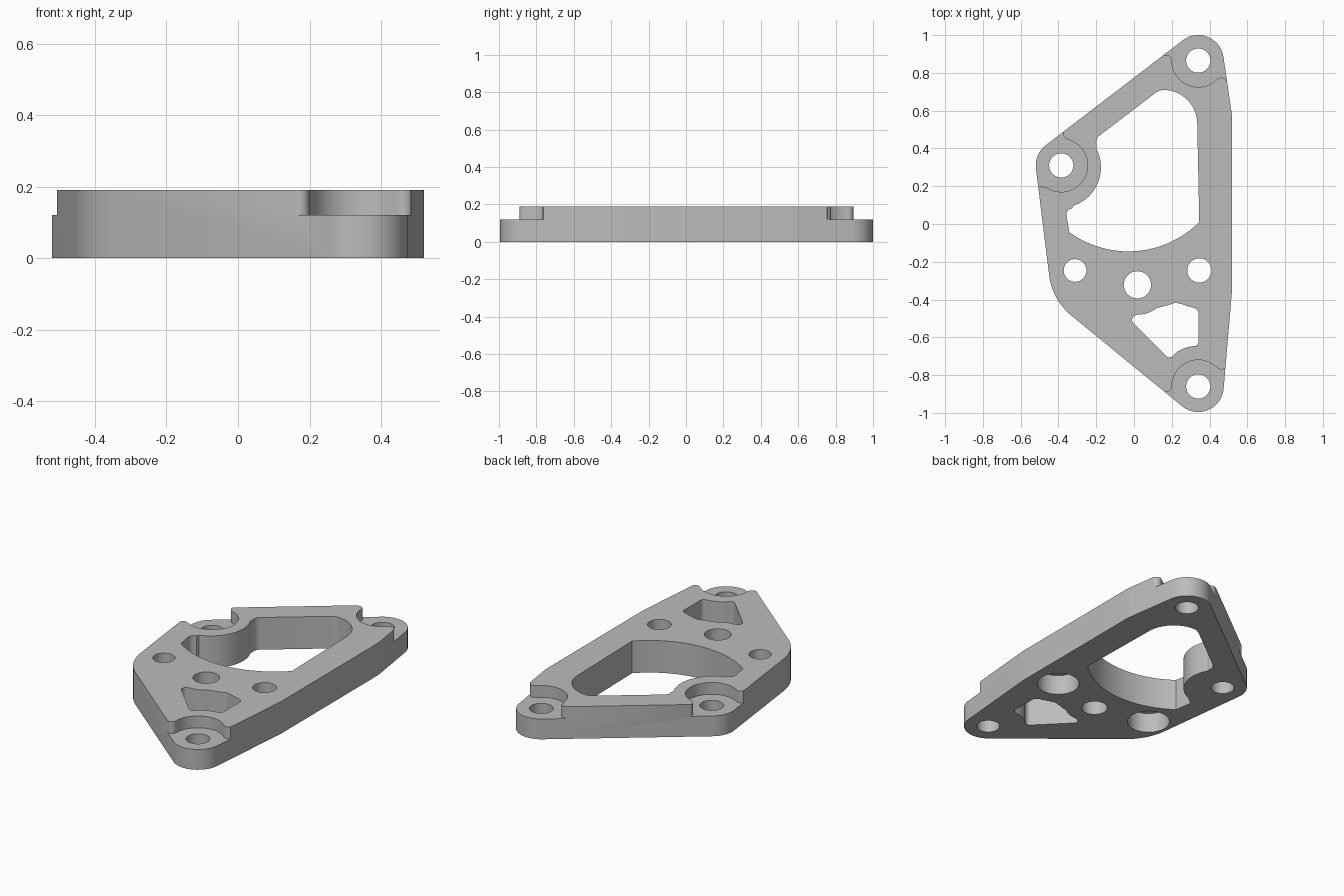
import bpy, bmesh
from math import cos, sin, radians
from mathutils import Vector
from mathutils.geometry import convex_hull_2d

default = bpy.data.objects.get("Cube")
if default:
    bpy.data.objects.remove(default, do_unlink=True)

HEIGHT, STEP = 0.19, 0.12
TOP, SIDE, FRONT = (0.34, 0.865), (-0.385, 0.31), (0.34, -0.86)

grey = bpy.data.materials.new("machined_grey")
grey.use_nodes = True
colour = (0.5, 0.5, 0.5, 1)
grey.diffuse_color = colour
grey.node_tree.nodes["Principled BSDF"].inputs["Base Color"].default_value = colour


def arc(centre, r, start, end, steps=20):
    """Points along an arc, angles in degrees."""
    angles = [radians(start + (end - start) * i / steps) for i in range(steps + 1)]
    return [(centre[0] + r * cos(a), centre[1] + r * sin(a)) for a in angles]


def circle(centre, r):
    return arc(centre, r, 0, 360, 64)[:-1]


def prism(name, outline, bottom, top):
    """Extrude a flat outline between two heights."""
    bm = bmesh.new()
    face = bm.faces.new([bm.verts.new((x, y, bottom)) for x, y in outline])
    grown = bmesh.ops.extrude_face_region(bm, geom=[face])["geom"]
    bmesh.ops.translate(bm, vec=(0, 0, top - bottom),
                        verts=[v for v in grown if isinstance(v, bmesh.types.BMVert)])
    bmesh.ops.recalc_face_normals(bm, faces=bm.faces)
    mesh = bpy.data.meshes.new(name)
    bm.to_mesh(mesh)
    bm.free()
    obj = bpy.data.objects.new(name, mesh)
    bpy.context.collection.objects.link(obj)
    mesh.materials.append(grey)
    return obj


def cut(outline, bottom=-0.1, top=0.3):
    """Subtract a prism from the plate."""
    cutter = prism("cutter", outline, bottom, top)
    cutter.hide_render = True
    mod = plate.modifiers.new("cut", "BOOLEAN")
    mod.operation, mod.solver, mod.object = "DIFFERENCE", "EXACT", cutter
    bpy.ops.object.modifier_apply(modifier=mod.name)
    bpy.data.objects.remove(cutter, do_unlink=True)


# Plate body: the outline wraps tightly around six discs
discs = [(TOP, 0.135), (SIDE, 0.135), (FRONT, 0.135),
         ((-0.122, -0.23), 0.33), ((0.27, 0.55), 0.25), ((0.27, -0.33), 0.25)]
cloud = [Vector(p) for centre, r in discs for p in arc(centre, r, 0, 360, 120)[:-1]]
plate = prism("mounting_plate", [cloud[i] for i in convex_hull_2d(cloud)], 0, HEIGHT)
bpy.context.view_layer.objects.active = plate
plate.select_set(True)

# Large window
cut(arc((-0.03, 0.386), 0.531, -126, -45, 32)
    + arc((0.155, 0.53), 0.18, 0, 90)
    + [(0.135, 0.706), (0.115, 0.695)]
    + arc((-0.16, 0.435), 0.04, 130, 200, 8)
    + arc((-0.39, 0.30), 0.215, 28, -72, 28)
    + arc((-0.325, 0.05), 0.033, 95, 185, 8))

# Small window, shaped around the neighbouring holes
cut(arc((0.02, -0.32), 0.16, -90, -52, 10)
    + arc((0.222, -0.447), 0.03, 125, 60, 8)
    + arc((0.345, -0.25), 0.195, -115, -98, 6)
    + arc((0.312, -0.475), 0.03, 80, 0, 8)
    + arc((0.317, -0.622), 0.025, 0, -80, 8)
    + arc(FRONT, 0.215, 95, 122, 10)
    + arc((0.188, -0.68), 0.026, -50, -135, 8)
    + arc((0.015, -0.507), 0.025, 225, 100, 8))

# Lowered pads at the three corners
pad = (arc(TOP, 0.14, 180, 302, 30)
       + arc((0.463, 0.745), 0.03, 125, 20, 8)
       + [(0.6, 0.74), (0.6, 1.1), (0.1, 1.1), (0.1, 0.87), (0.15, 0.89)]
       + arc((0.172, 0.867), 0.028, 100, 10, 8))
cut(pad, STEP)
cut([(x, 0.005 - y) for x, y in pad], STEP)
cut(arc(SIDE, 0.14, 72, -122, 40)
    + arc((-0.483, 0.168), 0.03, 60, 165, 8)
    + [(-0.6, 0.165), (-0.6, 0.6), (-0.4, 0.55)]
    + arc((-0.345, 0.478), 0.03, 150, 250, 8), STEP)

# Corner holes and centre hole
for centre in (TOP, SIDE, FRONT):
    cut(circle(centre, 0.064))
cut(circle((0.018, -0.322), 0.072))

# Screw holes counterbored from below
for centre in ((-0.312, -0.246), (0.346, -0.246)):
    cut(circle(centre, 0.06 if centre[0] < 0 else 0.064))
    cut(circle(centre, 0.117), -0.1, STEP)

bpy.ops.object.shade_smooth_by_angle(angle=radians(30))
